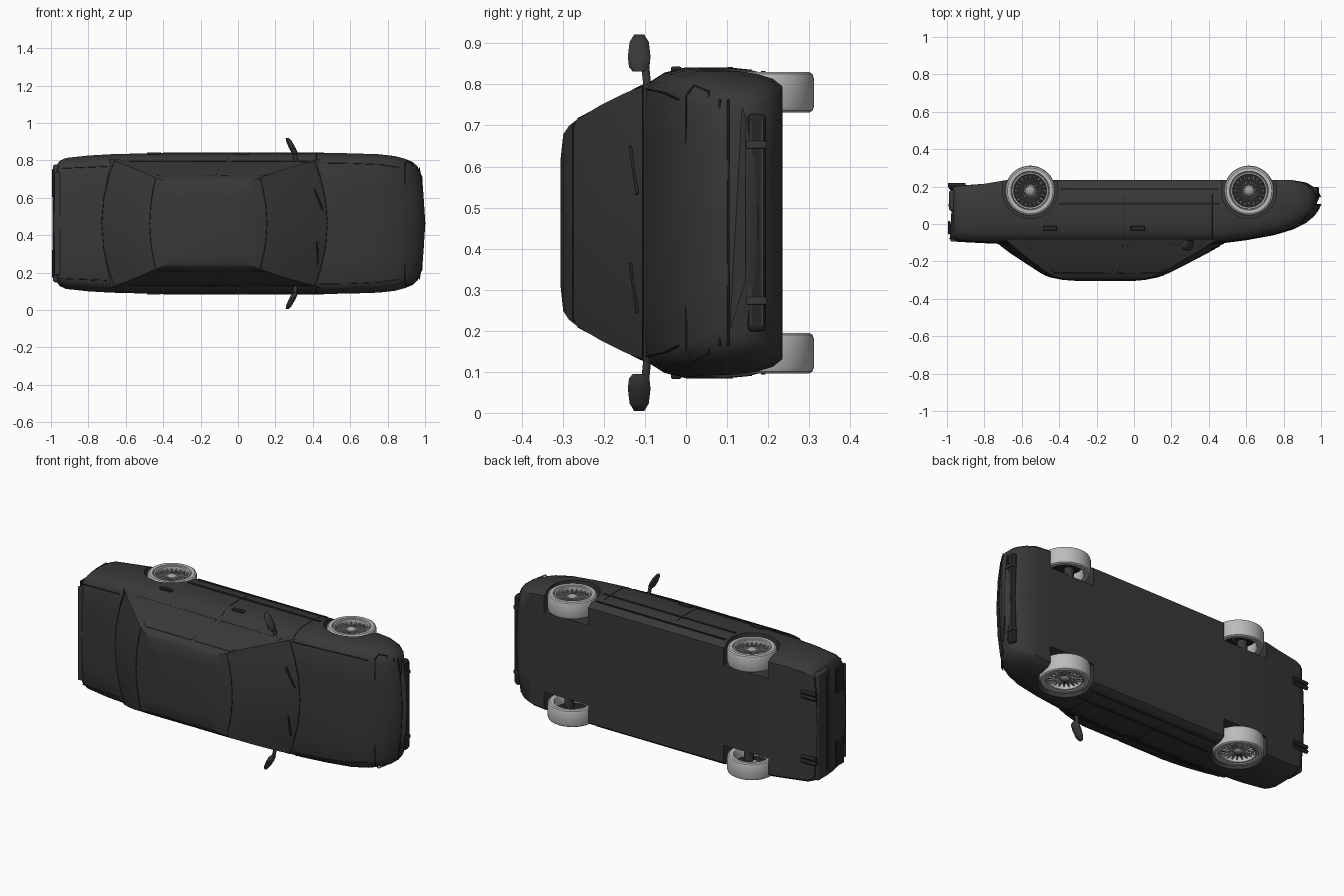
import bpy, bmesh, math
from mathutils import Vector

if "Cube" in bpy.data.objects:
    bpy.data.objects.remove(bpy.data.objects["Cube"])

# The car lies on its side: x = length, -y = car's up, z = width
ZC, HUB_Y, HUBS = 0.463, 0.178, (-0.555, 0.615)

def mat(name, v):
    m = bpy.data.materials.new(name)
    m.diffuse_color = (v, v, v, 1)
    m.use_nodes = True
    m.node_tree.nodes["Principled BSDF"].inputs["Base Color"].default_value = m.diffuse_color
    return m

PAINT, TRIM = mat("charcoal paint", 0.040), mat("black trim", 0.018)
TYRE, RIM = mat("pale grey", 0.50), mat("rim grey", 0.36)

def make(name, verts, faces, m, angle=35):
    me = bpy.data.meshes.new(name)
    me.from_pydata(verts, [], faces)
    bm = bmesh.new()
    bm.from_mesh(me)
    bmesh.ops.recalc_face_normals(bm, faces=bm.faces)
    bm.to_mesh(me)
    bm.free()
    ob = bpy.data.objects.new(name, me)
    bpy.context.collection.objects.link(ob)
    me.materials.append(m)
    smooth(ob, angle)
    return ob

def smooth(ob, angle=35):
    bpy.ops.object.select_all(action='DESELECT')
    ob.select_set(True)
    bpy.context.view_layer.objects.active = ob
    bpy.ops.object.shade_smooth_by_angle(angle=math.radians(angle))

def loft(name, rings, m, caps=True, angle=35):
    n = len(rings[0])
    verts = [p for r in rings for p in r]
    faces = [(i*n+j, i*n+(j+1) % n, (i+1)*n+(j+1) % n, (i+1)*n+j)
             for i in range(len(rings)-1) for j in range(n)]
    if caps:
        faces += [tuple(range(n)), tuple(range((len(rings)-1)*n, len(rings)*n))]
    return make(name, verts, faces, m, angle)

def lathe(name, x, y, profile, m, seg=40, caps=False):
    """Profile of (radius, z) turned about the width axis."""
    rings = [[(x+r*math.cos(math.tau*k/seg), y+r*math.sin(math.tau*k/seg), z)
              for k in range(seg)] for r, z in profile]
    return loft(name, rings, m, caps)

def box(name, c, s, m, bevel=0.0):
    v = [(c[0]+s[0]*a/2, c[1]+s[1]*b/2, c[2]+s[2]*d/2)
         for a in (-1, 1) for b in (-1, 1) for d in (-1, 1)]
    f = [(0, 1, 3, 2), (4, 5, 7, 6), (0, 1, 5, 4), (2, 3, 7, 6), (0, 2, 6, 4), (1, 3, 7, 5)]
    ob = make(name, v, f, m)
    if bevel:
        b = ob.modifiers.new("round", 'BEVEL')
        b.width, b.segments = bevel, 3
    return ob

def tube(name, pts, r, m, cyclic=False):
    cu = bpy.data.curves.new(name, 'CURVE')
    cu.dimensions, cu.bevel_depth, cu.bevel_resolution = '3D', r, 1
    cu.use_fill_caps = True
    sp = cu.splines.new('POLY')
    sp.points.add(len(pts)-1)
    for p, q in zip(sp.points, pts):
        p.co = (*q, 1)
    sp.use_cyclic_u = cyclic
    ob = bpy.data.objects.new(name, cu)
    bpy.context.collection.objects.link(ob)
    cu.materials.append(m)
    return ob

# Lower body: stations of x, half width, top y, bottom y, bow of the end
STATIONS = [(-.99, .318, -.072, .19, -.025), (-.978, .335, -.086, .2, -.025),
            (-.94, .35, -.092, .205, -.02), (-.8, .363, -.099, .215, 0),
            (-.68, .37, -.102, .235, 0), (-.45, .376, -.102, .235, 0), (0, .377, -.102, .235, 0),
            (.45, .377, -.102, .235, 0), (.6, .375, -.083, .235, 0), (.75, .37, -.056, .235, 0),
            (.85, .36, -.026, .234, .01), (.92, .345, .008, .222, .025),
            (.965, .328, .045, .196, .03), (.99, .305, .08, .168, .03), (1, .285, .105, .145, .03)]
SECTION = [(0, -.012), (.5, -.005), (.84, .015), (.91, .05), (.965, .15), (1, .3),
           (1, .6), (.985, .78), (.95, .92), (.9, 1), (.5, 1), (0, 1)]
HALF = SECTION + [(-a, t) for a, t in SECTION[-2:0:-1]]
rings = [[(x-bow*a*a, yt+(yb-yt)*t, ZC+a*hw) for a, t in HALF] for x, hw, yt, yb, bow in STATIONS]
body = loft("lower_body", rings, PAINT)

# Wheel wells cut out of the body
for x in HUBS:
    for s in (-1, 1):
        cut = lathe("well_cutter", x, HUB_Y, [(.148, ZC+s*.235), (.148, ZC+s*.5)], TRIM, 40, True)
        low = box("well_cutter_low", (x, .27, ZC+s*.3675), (.29, .18, .264), TRIM)
        for c in (cut, low):
            b = body.modifiers.new("well", 'BOOLEAN')
            b.operation, b.solver, b.object = 'DIFFERENCE', 'EXACT', c
            bpy.context.view_layer.objects.active = body
            bpy.ops.object.modifier_apply(modifier=b.name)
            bpy.data.objects.remove(c)
smooth(body)

# Cabin: levels of y, rear x, front x, half width, rear bow, front bow
LEVELS = [(-.085, -.755, .51, .343, .07, .07), (-.15, -.67, .405, .315, .06, .065),
          (-.21, -.58, .29, .285, .05, .055), (-.265, -.495, .18, .252, .035, .04),
          (-.285, -.45, .13, .236, .03, .035), (-.299, -.38, .06, .215, .02, .02),
          (-.306, -.28, -.02, .15, .01, .01)]
W5 = (-1, -.75, -.4, 0, .4, .75, 1)

def cabin_ring(y, xr, xf, hw, br, bf):
    front = [(xf-bf*a*a, y, ZC+a*hw) for a in W5]
    rear = [(xr+br*a*a, y, ZC+a*hw) for a in reversed(W5)]
    return front + rear

loft("cabin", [cabin_ring(*l) for l in LEVELS], PAINT, angle=28)

def cabin_at(y):
    """Cabin dimensions at a given height."""
    for a, b in zip(LEVELS, LEVELS[1:]):
        if b[0] <= y <= a[0]:
            t = (y-a[0])/(b[0]-a[0])
            return [p+(q-p)*t for p, q in zip(a, b)]

def screen(y, a, front=True):
    _, xr, xf, hw, br, bf = cabin_at(y)
    return (xf-bf*a*a if front else xr+br*a*a, y, ZC+a*hw)

def side(x, y, s):
    return (x, y, ZC+s*cabin_at(y)[3])

# Windscreen and rear window seams
for front in (True, False):
    edge = [screen(-.105, a, front) for a in W5] + [screen(-.275, a*.97, front) for a in reversed(W5)]
    tube("windscreen_seal" if front else "rear_window_seal", edge, .0025, TRIM, True)

for s in (-1, 1):
    # Side window frames and door seams
    tube("rear_side_window_frame", [side(x, y, s) for x, y in
         ((-.58, -.11), (-.06, -.11), (-.12, -.262), (-.42, -.262))], .0022, TRIM, True)
    tube("front_side_window_frame", [side(x, y, s) for x, y in
         ((-.03, -.11), (.37, -.11), (.13, -.262), (-.09, -.262))], .0022, TRIM, True)
    for x in (-.05, .42):
        tube("door_seam", [(x, y, ZC+s*w) for y, w in
             ((-.085, .343), (-.052, .364), (0, .377), (.1, .377), (.16, .371))], .002, TRIM)
    # Side mouldings, sill and door handles
    box("side_moulding", (.03, .108, ZC+s*.377), (.86, .014, .005), TRIM)
    box("sill_strip", (.03, .188, ZC+s*.365), (.84, .01, .008), TRIM)
    for x in (-.45, .02):
        box("door_handle", (x, -.024, ZC+s*.374), (.075, .026, .012), TRIM, .004)
    # Bonnet and boot seams
    tube("bonnet_seam", [(.42, -.097, ZC+s*.325), (.6, -.079, ZC+s*.322),
         (.75, -.053, ZC+s*.316), (.86, -.018, ZC+s*.3)], .0025, TRIM)
    tube("boot_seam", [(-.7, -.099, ZC+s*.305), (-.95, -.09, ZC+s*.295)], .0025, TRIM)
    # Door mirror with its stalk, raked backwards
    mr = [[(.288-.045*t+.018*f*math.cos(k*math.tau/10) + .02,
            -.114+.029*f*math.sin(k*math.tau/10), ZC+s*(.368+.09*t)) for k in range(10)]
          for t, f in ((0, .55), (.12, .9), (.4, 1), (.8, .85), (1, .45))]
    loft("mirror", mr, PAINT, angle=50)
    tube("mirror_stalk", [(.31, -.094, ZC+s*.33), (.3, -.1, ZC+s*.39)], .011, PAINT)
    # Headlamp outline following the sloped nose
    lamp = [(.905, .0, .17), (.905, .0, .31), (.915, .02, .335), (.945, .055, .32),
            (.957, .055, .18), (.943, .035, .16)]
    tube("headlamp_outline", [(x-.012, y, ZC+s*w) for x, y, w in lamp], .003, TRIM, True)
    # Rear lamps, exhaust tips
    box("rear_lamp", (-.988, -.02, ZC+s*.215), (.012, .07, .15), TRIM, .004)
    for d in (-.013, .013):
        tube("exhaust_tip", [(-.9, .207, ZC+s*.19+d), (-.995, .207, ZC+s*.19+d)], .011, TRIM)
    # Wipers
    w0 = -.1 if s < 0 else .19
    tube("wiper", [screen(-.118, (w0-.12)/.33), screen(-.135, w0/.33)], .005, TRIM)

# Bumpers, lower intake and grille
ZW = (-.33, -.3, -.2, 0, .2, .3, .33)
for y, x0 in ((.082, .987), (.103, .999)):
    tube("front_bumper_seam", [(x0-.03*(w/.3)**2-(.03 if abs(w) > .32 else 0), y, ZC+w) for w in ZW[1:-1]],
         .003, TRIM)
box("lower_intake", (.966, .172, ZC), (.034, .046, .53), TRIM, .012)
for w in (-.19, .19):
    box("intake_post", (.975, .172, ZC+w), (.028, .05, .018), PAINT, .003)
for y in (.157, .186):
    box("intake_bar", (.973, y, ZC), (.026, .006, .5), PAINT)
box("rear_bumper", (-.972, .125, ZC), (.034, .11, .63), PAINT, .012)
box("rear_bumper_strip", (-.989, .1, ZC), (.006, .012, .56), TRIM)
box("boot_lip", (-.966, -.087, ZC), (.03, .014, .55), PAINT, .005)

# Wheels: tyre, rim, crossed wire spokes and hub
for x in HUBS:
    tube("axle", [(x, .207, ZC-.29), (x, .207, ZC+.29)], .03, PAINT)
    for s in (-1, 1):
        z = lambda d: ZC+s*d
        lathe("tyre", x, HUB_Y, [(.098, z(.355)), (.104, z(.366)), (.122, z(.367)), (.130, z(.362)),
              (.134, z(.35)), (.134, z(.285)), (.130, z(.273)), (.122, z(.268)), (.1, z(.27)),
              (.094, z(.28)), (.094, z(.345)), (.098, z(.355))], TYRE, 48)
        lathe("rim_back", x, HUB_Y, [(.095, z(.325)), (.03, z(.318))], TRIM, 32, True)
        lathe("rim_lip", x, HUB_Y, [(.1, z(.356)), (.097, z(.364)), (.089, z(.362)), (.087, z(.345)),
              (.09, z(.33))], TYRE, 40)
        lathe("hub", x, HUB_Y, [(.03, z(.318)), (.028, z(.346)), (.02, z(.354)), (.012, z(.358))], RIM, 20, True)
        verts, faces = [], []
        for k in range(20):
            for turn in (-1, 1):
                a, b = math.tau*k/20, math.tau*(k+turn)/20
                p = Vector((x+.024*math.cos(a), HUB_Y+.024*math.sin(a), z(.348)))
                q = Vector((x+.09*math.cos(b), HUB_Y+.09*math.sin(b), z(.35)))
                n = (q-p).cross(Vector((0, 0, 1))).normalized()*.0019
                d, i = Vector((0, 0, -s*.008)), len(verts)
                verts += [p-n, p+n, q+n, q-n, p-n+d, p+n+d, q+n+d, q-n+d]
                faces += [tuple(i+j for j in f) for f in
                          ((0, 1, 2, 3), (4, 5, 6, 7), (0, 3, 7, 4), (1, 2, 6, 5), (0, 1, 5, 4), (2, 3, 7, 6))]
        make("wire_spokes", verts, faces, RIM)
